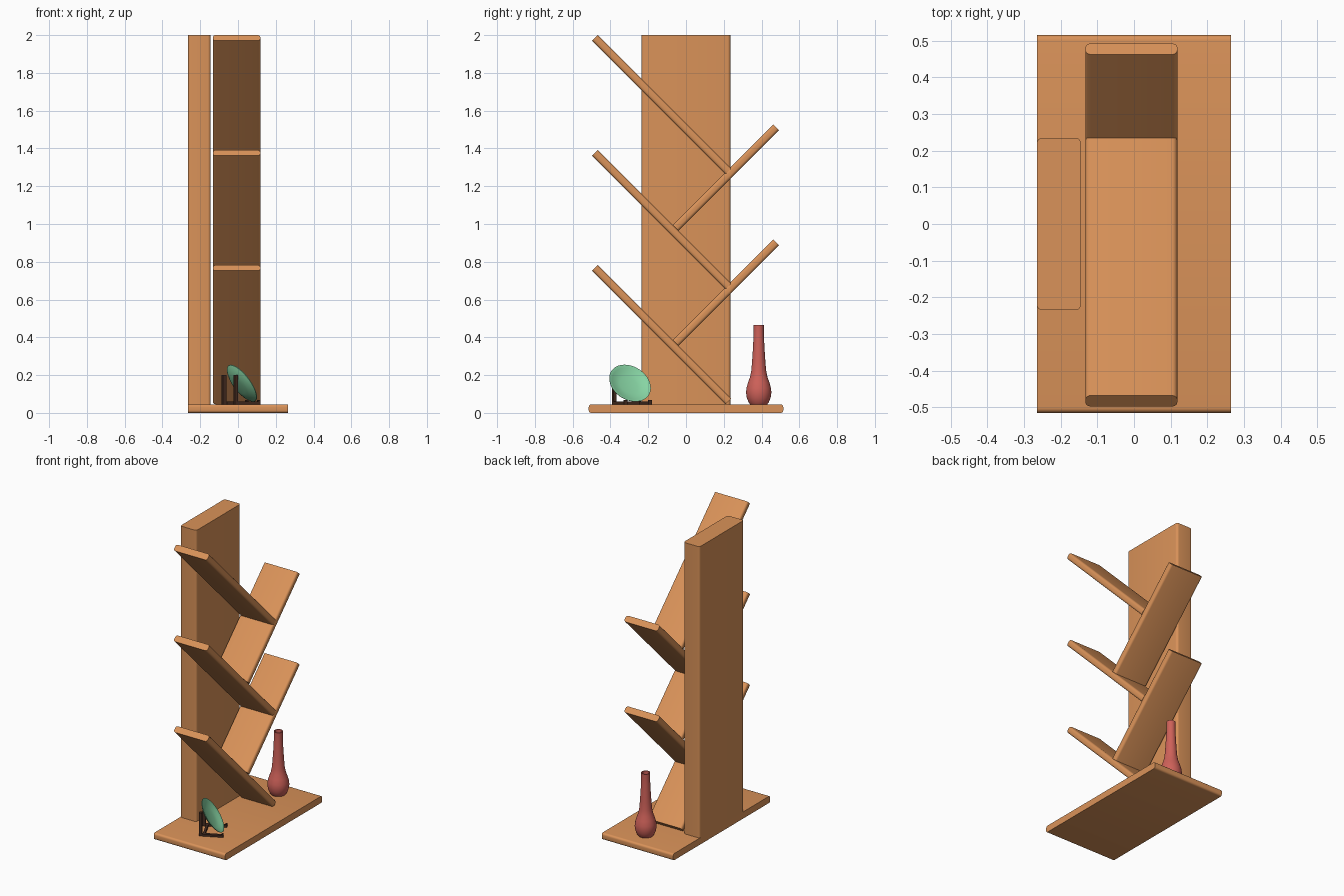
import bpy, bmesh, math
from mathutils import Matrix, Vector

if "Cube" in bpy.data.objects:
    bpy.data.objects.remove(bpy.data.objects["Cube"])


def material(name, rgb):
    m = bpy.data.materials.new(name)
    m.diffuse_color = (*rgb, 1)
    m.use_nodes = True
    m.node_tree.nodes["Principled BSDF"].inputs["Base Color"].default_value = m.diffuse_color
    return m


WOOD = material("wood", (0.70, 0.29, 0.10))
RED = material("red_glaze", (0.62, 0.12, 0.10))
GREEN = material("green_glaze", (0.25, 0.68, 0.38))
DARK = material("dark_wood", (0.06, 0.025, 0.015))


def finish(name, bm, mat, matrix=Matrix()):
    bmesh.ops.recalc_face_normals(bm, faces=bm.faces)
    me = bpy.data.meshes.new(name)
    bm.to_mesh(me)
    bm.free()
    me.materials.append(mat)
    ob = bpy.data.objects.new(name, me)
    ob.matrix_world = matrix
    bpy.context.collection.objects.link(ob)
    bpy.ops.object.select_all(action='DESELECT')
    ob.select_set(True)
    bpy.context.view_layer.objects.active = ob
    bpy.ops.object.shade_smooth_by_angle(angle=math.radians(35))
    return ob


def board(name, size, matrix, mat=WOOD, axis=None, radius=0.015):
    """Box whose edges along one axis are rounded."""
    bm = bmesh.new()
    bmesh.ops.create_cube(bm, size=1)
    bmesh.ops.scale(bm, vec=size, verts=bm.verts)
    if axis is not None:
        edges = [e for e in bm.edges
                 if abs((e.verts[0].co - e.verts[1].co)[axis]) > 1e-4]
        bmesh.ops.bevel(bm, geom=edges, offset=radius, segments=5,
                        profile=0.5, affect='EDGES')
    return finish(name, bm, mat, matrix)


def lathe(name, profile, mat, matrix, steps=40):
    """Spin a closed (radius, height) profile around z."""
    bm = bmesh.new()
    vs = [bm.verts.new((r, 0, z)) for r, z in profile]
    es = [bm.edges.new(p) for p in zip(vs, vs[1:])]
    bmesh.ops.spin(bm, geom=vs + es, cent=(0, 0, 0), axis=(0, 0, 1),
                   angle=2 * math.pi, steps=steps, use_duplicate=False)
    bmesh.ops.remove_doubles(bm, verts=bm.verts, dist=1e-5)
    return finish(name, bm, mat, matrix)


T = Matrix.Translation

# Base and upright back panel
board("base", (0.53, 1.03, 0.045), T((0, 0, 0.0225)), axis=0, radius=0.014)
board("upright_panel", (0.12, 0.47, 1.955), T((-0.205, 0, 1.0225)), axis=2)

# Slanted shelves: long ones rise to the front, short ones to the back
SHELF_X, STEP, THICK = -0.007, 0.609, 0.0424
for i in range(3):
    board(f"long_shelf_{i + 1}", (0.25, 1.0, THICK),
          T((SHELF_X, -0.129, 0.414 + i * STEP)) @ Matrix.Rotation(-math.pi / 4, 4, 'X'),
          axis=1)
for i in range(2):
    board(f"short_shelf_{i + 1}", (0.25, 0.753, THICK),
          T((SHELF_X, 0.211, 0.636 + i * STEP)) @ Matrix.Rotation(math.pi / 4, 4, 'X'),
          axis=1)

# Bottle vase with a hollow neck
lathe("vase", [(0, 0), (0.045, 0), (0.053, 0.01), (0.063, 0.035), (0.067, 0.062),
               (0.065, 0.085), (0.057, 0.115), (0.046, 0.145), (0.039, 0.18),
               (0.035, 0.23), (0.031, 0.29), (0.028, 0.35), (0.027, 0.40),
               (0.028, 0.42), (0.022, 0.42), (0.021, 0.38), (0, 0.375)],
      RED, T((0.03, 0.385, 0.045)))

# Leaning dish
normal = Vector((0.735, 0.36, 0.56)).normalized()
lathe("dish", [(0, -0.022), (0.05, -0.022), (0.08, -0.016), (0.105, -0.005),
               (0.117, 0.002), (0.118, 0.005), (0.115, 0.005), (0.10, -0.001),
               (0.078, -0.010), (0.05, -0.015), (0, -0.016)],
      GREEN, T((0.018, -0.298, 0.155)) @ normal.to_track_quat('Z', 'Y').to_matrix().to_4x4())

# Dish stand: two posts with feet and end lips, joined by a low bar
stand = T((-0.043, -0.315, 0.045)) @ Matrix.Rotation(math.atan2(0.36, 0.735), 4, 'Z')
for side, label in ((-1, "front"), (1, "back")):
    y = side * 0.072
    board(f"stand_post_{label}", (0.018, 0.02, 0.155), stand @ T((0, y, 0.0775)), DARK)
    board(f"stand_foot_{label}", (0.131, 0.02, 0.014), stand @ T((0.0745, y, 0.007)), DARK)
    board(f"stand_lip_{label}", (0.01, 0.02, 0.008), stand @ T((0.135, y, 0.018)), DARK)
board("stand_crossbar", (0.014, 0.124, 0.014), stand @ T((0.02, 0, 0.007)), DARK)
